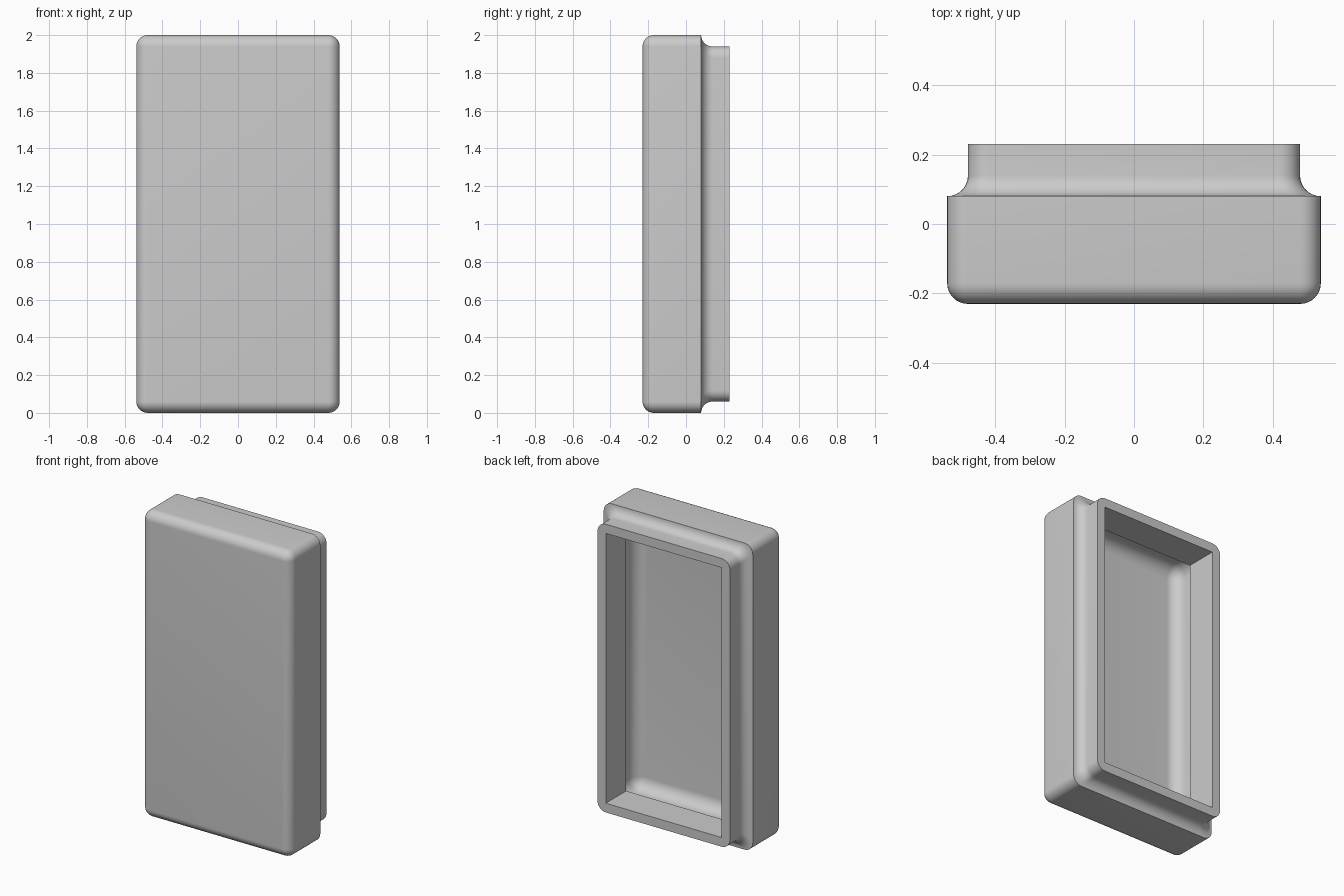
import bpy, bmesh, math

cube = bpy.data.objects.get("Cube")
if cube:
    bpy.data.objects.remove(cube, do_unlink=True)

HALF_X, HALF_Z, MID_Z = 0.538, 1.0, 1.0
FRONT, STEP, BACK = -0.23, 0.08, 0.23
WALL, ROUND, INNER = 0.06, 0.06, 0.08
SEGS = 8

# Single grey plastic
grey = bpy.data.materials.new("light grey")
grey.use_nodes = True
colour = (0.6, 0.6, 0.6, 1)
grey.diffuse_color = colour
grey.node_tree.nodes["Principled BSDF"].inputs["Base Color"].default_value = colour


def ring(bm, inset, y, radius):
    """Rounded rectangle, inset from the outer size, at depth y."""
    verts = []
    for corner, (sx, sz) in enumerate([(1, 1), (-1, 1), (-1, -1), (1, -1)]):
        cx = sx * (HALF_X - inset - radius)
        cz = sz * (HALF_Z - inset - radius)
        for i in range(SEGS + 1):
            a = (corner + i / SEGS) * math.pi / 2
            verts.append(bm.verts.new((cx + radius * math.cos(a), y,
                                       MID_Z + cz + radius * math.sin(a))))
    return verts


angles = [i / SEGS * math.pi / 2 for i in range(SEGS + 1)]

# Rounded front edge, as (inset, depth, corner radius)
profile = [(ROUND * (1 - math.sin(a)), FRONT + ROUND * (1 - math.cos(a)),
            ROUND * math.sin(a)) for a in angles]
# Concave step between body and neck
profile += [(WALL * math.sin(a), STEP + WALL * (1 - math.cos(a)), ROUND)
            for a in angles]
# Neck rim and square opening, then the ledge behind it
profile += [(WALL, BACK, ROUND), (2 * WALL, BACK, 0),
            (2 * WALL, STEP - WALL, 0), (WALL, STEP - WALL, INNER)]
# Cavity wall curving into the floor
profile += [(WALL + INNER * (1 - math.cos(a)),
             FRONT + WALL + INNER * (1 - math.sin(a)),
             INNER * math.cos(a)) for a in angles]

# Loft the hollow shell and close both ends
bm = bmesh.new()
rings = [ring(bm, *p) for p in profile]
for a, b in zip(rings, rings[1:]):
    for i in range(len(a)):
        j = (i + 1) % len(a)
        bm.faces.new((a[i], a[j], b[j], b[i]))
bm.faces.new(rings[0])
bm.faces.new(rings[-1])
bmesh.ops.remove_doubles(bm, verts=bm.verts, dist=0.0001)
bmesh.ops.recalc_face_normals(bm, faces=bm.faces)

mesh = bpy.data.meshes.new("hollow_cover")
bm.to_mesh(mesh)
bm.free()
mesh.materials.append(grey)
cover = bpy.data.objects.new("hollow_cover", mesh)
bpy.context.collection.objects.link(cover)
bpy.ops.object.select_all(action="DESELECT")
cover.select_set(True)
bpy.context.view_layer.objects.active = cover
bpy.ops.object.shade_smooth_by_angle(angle=math.radians(30))
